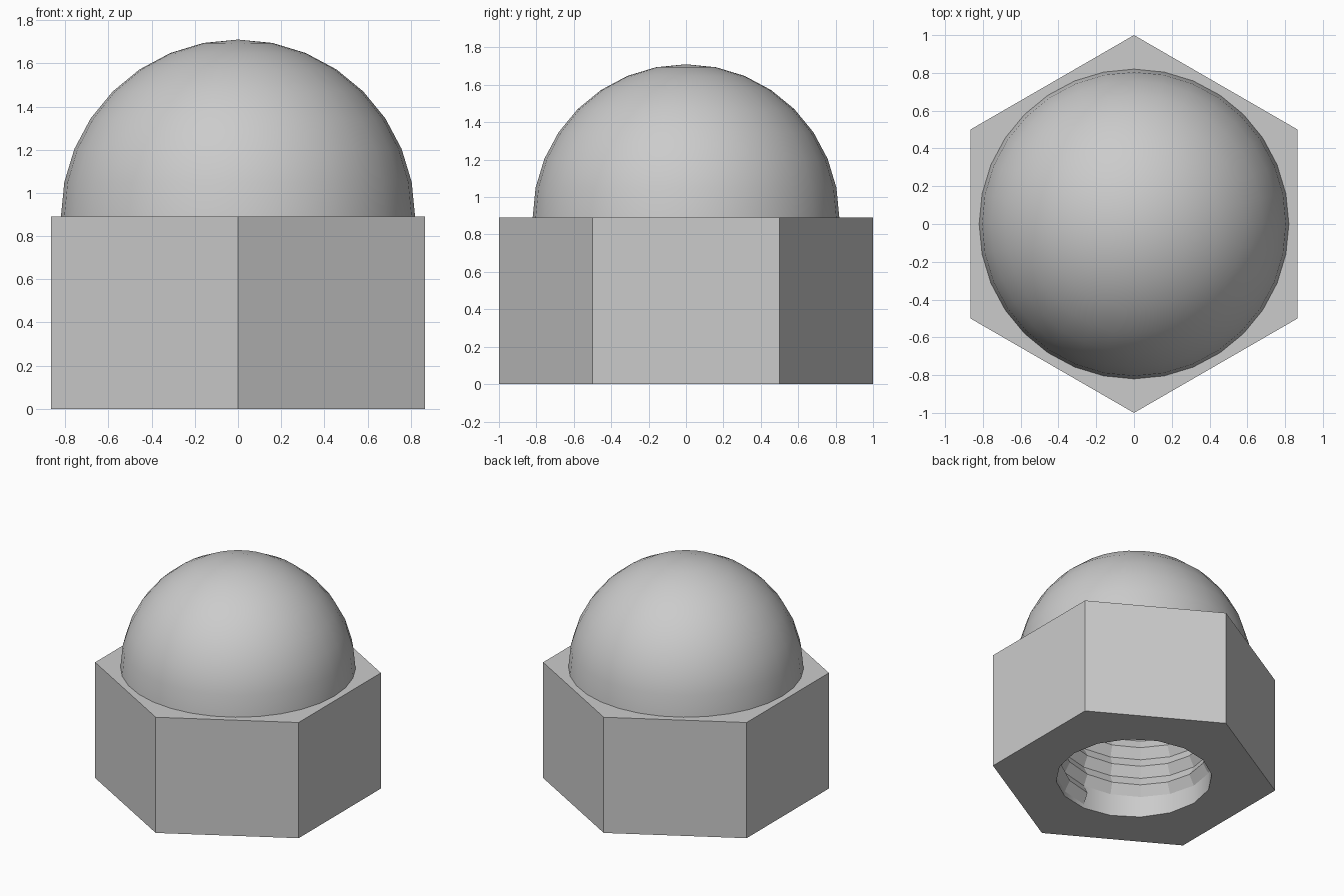
import bpy, bmesh, math

HEX_HEIGHT = 0.89
DOME_RADIUS = 0.82
BORE_RADIUS = 0.545
CREST_RADIUS = 0.505
PITCH = 0.15
BORE_SIDES = 16

cube = bpy.data.objects.get("Cube")
if cube:
    bpy.data.objects.remove(cube, do_unlink=True)

steel = bpy.data.materials.new("grey_steel")
steel.use_nodes = True
steel.diffuse_color = (0.6, 0.6, 0.6, 1)
steel.node_tree.nodes["Principled BSDF"].inputs["Base Color"].default_value = (0.6, 0.6, 0.6, 1)


def polar(radius, angle, z):
    return (radius * math.cos(angle), radius * math.sin(angle), z)


def ring(bm, radius, sides, z, start=0.0):
    return [bm.verts.new(polar(radius, start + math.tau * i / sides, z)) for i in range(sides)]


def bridge(bm, low, high):
    n = len(low)
    for i in range(n):
        j = (i + 1) % n
        bm.faces.new((low[i], low[j], high[j], high[i]))


def finish(bm, name, smooth=True):
    bmesh.ops.recalc_face_normals(bm, faces=bm.faces[:])
    mesh = bpy.data.meshes.new(name)
    bm.to_mesh(mesh)
    bm.free()
    mesh.materials.append(steel)
    obj = bpy.data.objects.new(name, mesh)
    bpy.context.collection.objects.link(obj)
    if smooth:
        bpy.ops.object.select_all(action="DESELECT")
        obj.select_set(True)
        bpy.context.view_layer.objects.active = obj
        bpy.ops.object.shade_smooth_by_angle(angle=math.radians(30))
    return obj


# Hexagonal body with a blind bore opening at the bottom
bm = bmesh.new()
hex_low = ring(bm, 1.0, 6, 0, math.pi / 6)
hex_high = ring(bm, 1.0, 6, HEX_HEIGHT, math.pi / 6)
bore_low = ring(bm, BORE_RADIUS, BORE_SIDES, 0)
bore_high = ring(bm, BORE_RADIUS, BORE_SIDES, HEX_HEIGHT - 0.02)
bridge(bm, hex_low, hex_high)
bridge(bm, bore_low, bore_high)
bm.faces.new(hex_high)
bm.faces.new(bore_high)
rim = [e for e in bm.edges if all(abs(v.co.z) < 1e-6 for v in e.verts)]
bmesh.ops.triangle_fill(bm, edges=rim, use_beauty=True)
finish(bm, "hex_body")

# Rounded cap
bm = bmesh.new()
bmesh.ops.create_uvsphere(bm, u_segments=32, v_segments=16, radius=DOME_RADIUS)
bmesh.ops.delete(bm, geom=[v for v in bm.verts if v.co.z < -1e-4], context="VERTS")
bmesh.ops.holes_fill(bm, edges=[e for e in bm.edges if e.is_boundary])
bmesh.ops.translate(bm, verts=bm.verts[:], vec=(0, 0, HEX_HEIGHT))
finish(bm, "dome_cap")

# Right-handed V-shaped ridge winding up the bore
bm = bmesh.new()
previous = None
for step in range(int(4.6 * BORE_SIDES) + 1):
    angle = -math.pi / 2 + math.tau * step / BORE_SIDES
    z = 0.105 + PITCH * step / BORE_SIDES
    section = [bm.verts.new(polar(r, angle, z + dz)) for r, dz in
               ((BORE_RADIUS, -PITCH / 2), (CREST_RADIUS, 0), (BORE_RADIUS, PITCH / 2))]
    if previous:
        bridge(bm, previous, section)
    else:
        bm.faces.new(section)
    previous = section
bm.faces.new(previous)
finish(bm, "inner_thread", smooth=False)
